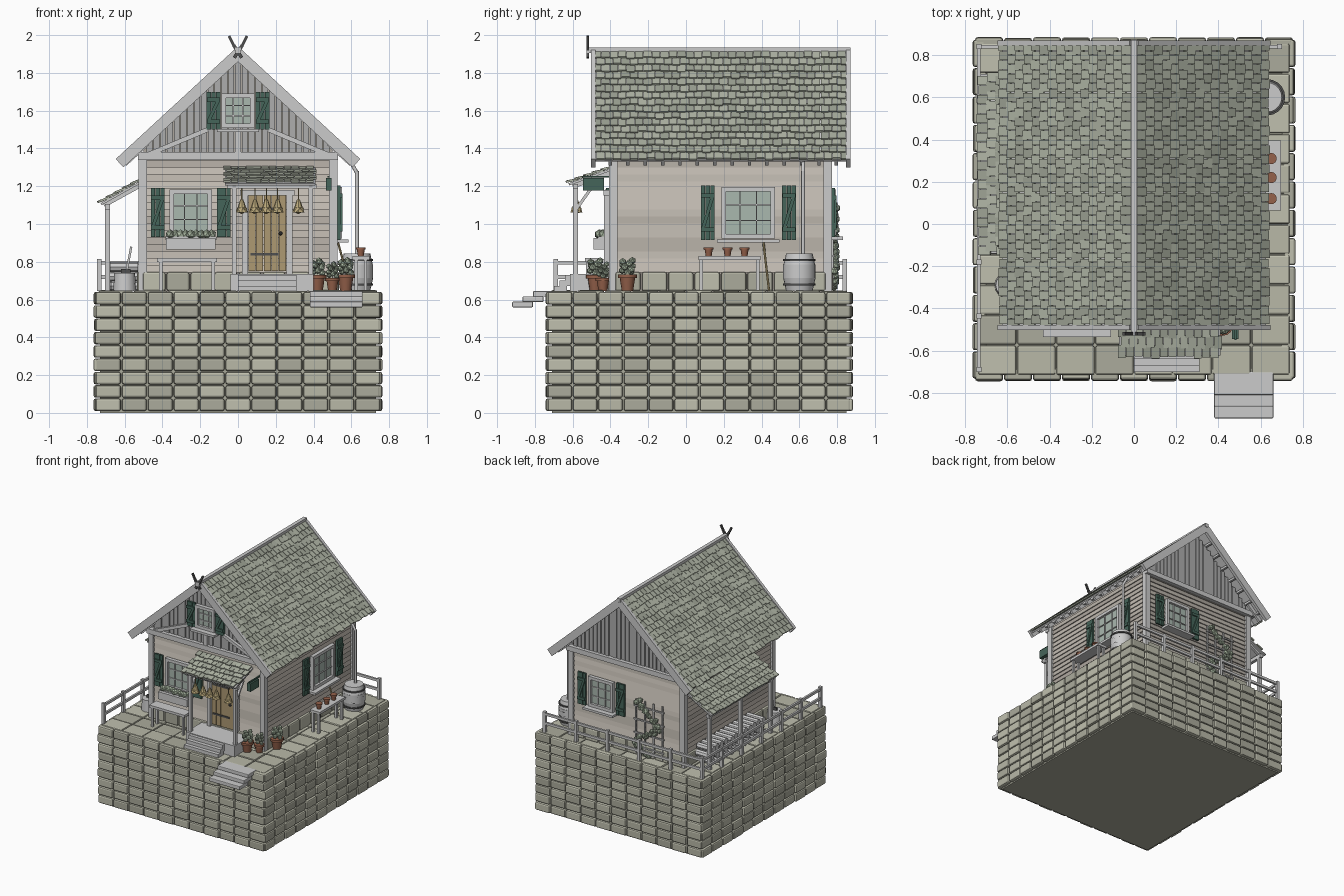
import bpy, bmesh, math, random
from mathutils import Matrix, Vector as V

random.seed(4)
if "Cube" in bpy.data.objects:
    bpy.data.objects.remove(bpy.data.objects["Cube"])


def paint(name, *rgb):
    m = bpy.data.materials.new(name)
    m.use_nodes = True
    m.diffuse_color = (*rgb, 1)
    m.node_tree.nodes["Principled BSDF"].inputs["Base Color"].default_value = (*rgb, 1)
    return m


def shades(name, *rgb):
    return [paint(name + tag, *(c * k for c in rgb)) for tag, k in (("_dark", .85), ("_mid", 1), ("_light", 1.1))]


STONE = shades("stone", .48, .48, .39)
SHINGLE = shades("shingle", .41, .44, .36)
SIDING = shades("siding", .5, .46, .41)
GREEN = [paint("shutter_green", .06, .13, .1)]
CLAY = [paint("terracotta", .3, .12, .07)]
DOOR = [paint("door_wood", .42, .32, .17)]
STRAW = [paint("straw", .5, .4, .2)]
LEAF = shades("leaf", .4, .48, .36)
GLASS = [paint("glass", .4, .48, .43)]
IRON = [paint("iron", .08, .08, .08)]
BOARD = [paint("weathered_board", .42, .42, .42)]
SIDES = (-1, 1)
GROUND = .645


class Part:
    """Collects simple solids in one mesh object."""

    def __init__(self, name, mats=(), M=None, bevel=0, smooth=False):
        self.name, self.mats, self.bevel, self.smooth = name, mats, bevel, smooth
        self.M = M or Matrix()
        self.bm = bmesh.new()

    def __enter__(self):
        return self

    def place(self, verts, matrix):
        bmesh.ops.transform(self.bm, matrix=self.M @ matrix, verts=verts)
        index = random.randrange(len(self.mats)) if self.mats else 0
        for face in {f for v in verts for f in v.link_faces}:
            face.material_index = index

    def box(self, centre, size, rot=Matrix(), taper=1):
        verts = bmesh.ops.create_cube(self.bm, size=1)["verts"]
        for v in verts:
            if v.co.z > 0:
                v.co.xy *= taper
        self.place(verts, Matrix.Translation(centre) @ rot.to_4x4() @ Matrix.Diagonal((*size, 1)))

    def span(self, a, b):
        a, b = V(a), V(b)
        turn = (b - a).to_track_quat('Z', 'Y').to_matrix().to_4x4()
        return (a + b) / 2, turn, (b - a).length

    def beam(self, a, b, wide=.03, deep=.03):
        mid, turn, length = self.span(a, b)
        self.box(mid, (wide, deep, length), turn)

    def rod(self, a, b, r1, r2=None, sides=10):
        mid, turn, length = self.span(a, b)
        verts = bmesh.ops.create_cone(self.bm, cap_ends=True, segments=sides, radius1=r1,
                                      radius2=r1 if r2 is None else r2, depth=length)["verts"]
        self.place(verts, Matrix.Translation(mid) @ turn)

    def ball(self, centre, r, squash=1):
        verts = bmesh.ops.create_icosphere(self.bm, subdivisions=1, radius=r)["verts"]
        self.place(verts, Matrix.Translation(centre) @ Matrix.Diagonal((1, 1, squash, 1)))

    def __exit__(self, *error):
        bmesh.ops.recalc_face_normals(self.bm, faces=self.bm.faces[:])
        mesh = bpy.data.meshes.new(self.name)
        self.bm.to_mesh(mesh)
        self.bm.free()
        for m in self.mats:
            mesh.materials.append(m)
        if self.smooth:
            mesh.shade_smooth()
            mesh.set_sharp_from_angle(angle=.7)
        ob = bpy.data.objects.new(self.name, mesh)
        bpy.context.scene.collection.objects.link(ob)
        if self.bevel:
            mod = ob.modifiers.new("worn_edges", 'BEVEL')
            mod.width, mod.segments = self.bevel, 2


def wobble(k):
    return random.uniform(-k, k)


def shingles(name, start, along, down, rows, cols):
    start, along, down = V(start), V(along), V(down)
    u, v = along.normalized(), down.normalized()
    n = v.cross(u)
    n = -n if n.z < 0 else n
    rot = Matrix((u, v, n)).transposed().to_4x4()
    w, h = along.length / cols, down.length / rows
    with Part(name + "_deck") as p:
        p.box(start + (along + down) / 2, (along.length, down.length, .012), rot)
    with Part(name + "_shingles", SHINGLE) as p:
        tilt = rot @ Matrix.Rotation(.13, 4, 'X')
        for row in range(rows):
            for col in range(cols):
                slide = w * (col + .5 + (.2 if row % 2 else -.2))
                drop = h * (row + .5) + wobble(.006)
                p.box(start + u * slide + v * drop + n * .014, (w * .94, h * 1.25, .011), tilt)


def window(name, pos, turn, w, h, reach):
    M = Matrix.Translation(pos) @ Matrix.Rotation(math.radians(turn), 4, 'Z')
    with Part(name + "_frame", M=M) as p:
        p.box((0, -.03, -h / 2 - .025), (w + .07, .07, .018))
        for s in SIDES:
            p.box((s * w / 2, -.015, 0), (.024, .03, h + .024))
            p.box((0, -.015, s * h / 2), (w, .03, .024))
            p.box((s * w / 6, -.01, 0), (.006, .016, h))
            p.box((0, -.01, s * h / 6), (w, .016, .006))
    with Part(name + "_glass", GLASS, M) as p:
        p.box((0, -.003, 0), (w, .014, h))
    with Part(name + "_shutters", GREEN, M) as p:
        for s in SIDES:
            for i in (-1, 0, 1):
                p.box((s * reach + i * .025, -.015, 0), (.023, .016, h + .04))
            for t in SIDES:
                p.box((s * reach, -.027, t * h * .36), (.07, .01, .022))
            p.beam((s * reach - .025, -.027, -h * .33), (s * reach + .025, -.027, h * .33), .01, .018)


def pot(name, x, y, z, r, tall, bush):
    with Part(name, CLAY, smooth=True) as p:
        p.rod((x, y, z), (x, y, z + tall), r * .65, r * .95, 14)
        p.rod((x, y, z + tall * .78), (x, y, z + tall), r * 1.1, sides=14)
    with Part(name + "_plant", LEAF) as p:
        for i in range(bush):
            a = i * 2.4
            p.ball((x + r * .6 * math.cos(a), y + r * .6 * math.sin(a), z + tall + .01 + .07 * i / bush), r * .42)


# Stone terrace: core, facing blocks and paving
MID = .07
with Part("terrace_core", STONE[:1]) as p:
    p.box((0, MID, .315), (1.46, 1.56, .63))
with Part("terrace_blocks", STONE, bevel=.011) as p:
    for row in range(9):
        z = .043 + .0705 * row
        for s in SIDES:
            for half, face, cols, across in ((.755, .78, 11, True), (.805, .73, 12, False)):
                step = 2 * half / cols
                for i in range(cols):
                    t, out = -half + step * (i + .5), s * (face + wobble(.005))
                    if across:
                        p.box((t, MID + out, z), (step - .006, .06, .066))
                    else:
                        p.box((out, MID + t, z), (.06, step - .006, .066))
with Part("terrace_paving", STONE, bevel=.009) as p:
    for i in range(8):
        for j in range(11):
            x, y = (i - 3.5) * .185, MID + (j - 5) * .143
            if abs(x) > .4 or y < -.3 or y > .7:
                p.box((x, y, .627 + wobble(.003)), (.18, .138, .04))
with Part("terrace_steps", bevel=.005) as p:
    for i in range(3):
        p.box((.52, -.755 - .055 * i, .63 - .028 * i), (.28, .11, .03))

# House body with footing, lapped siding, corner posts and gable boards
with Part("house_body", SIDING[:1]) as p:
    profile = [(-.5, GROUND - .01), (.5, GROUND - .01), (.5, 1.42), (0, 1.88), (-.5, 1.42)]
    face = p.bm.faces.new([p.bm.verts.new((x, -.38, z)) for x, z in profile])
    new = bmesh.ops.extrude_face_region(p.bm, geom=[face])["geom"]
    bmesh.ops.translate(p.bm, vec=(0, 1.125, 0), verts=[g for g in new if isinstance(g, bmesh.types.BMVert)])
HOUSE_Y = .1825
with Part("footing_stones", STONE, bevel=.01) as p:
    for s in SIDES:
        for i in range(8):
            p.box(((i - 3.5) * .127, HOUSE_Y + s * .565, GROUND + .05), (.12, .06, .1))
            p.box((s * .505, HOUSE_Y + (i - 3.5) * .14, GROUND + .05), (.06, .133, .1))
with Part("wall_siding", SIDING) as p:
    for i in range(17):
        p.box((0, HOUSE_Y, .762 + .037 * i), (1.032, 1.157, .037), taper=.985)
with Part("corner_posts") as p:
    for s in SIDES:
        for y in (-.385, .75):
            p.box((s * .505, y, 1.01), (.045, .045, .73))
with Part("gable_boards", BOARD) as p:
    for y in (-.388, .753):
        for i in range(-13, 14):
            x = i * .036
            top = 1.88 - .92 * abs(x)
            p.box((x, y + wobble(.004), (1.37 + top) / 2), (.031, .022, top - 1.37))
with Part("gable_frame") as p:
    for y in (-.41, .775):
        p.box((0, y, 1.36), (1.06, .035, .04))
    p.box((0, -.41, 1.44), (.03, .03, .12))
    for s in SIDES:
        p.beam((s * .47, -.41, 1.37), (s * .16, -.41, 1.5), .025, .025)

# Main roof
for s, side in ((-1, "right"), (1, "left")):
    shingles("roof_" + side, (0, -.485, 1.905), (0, 1.34, 0), (s * .62, 0, -.57), 16, 30)
with Part("roof_timbers") as p:
    p.box((0, .172, 1.92), (.03, 1.4, .03))
    for s in SIDES:
        for y in (-.49, .858):
            p.beam((0, y, 1.9), (s * .627, y, 1.322), .024, .06)
        for i in range(7):
            x = .08 * (i + 1)
            p.box((s * x, .18, 1.882 - .92 * x), (.018, 1.31, .018))
        for i in range(14):
            y = -.4 + i * .092
            p.beam((s * .48, y, 1.43), (s * .6, y, 1.32), .018, .03)
with Part("crossed_finial", IRON) as p:
    for s in SIDES:
        p.beam((-s * .02, -.52, 1.88), (s * .022, -.52, 1.945), .015, .018)
        p.beam((s * .02, -.52, 1.94), (s * .048, -.52, 1.995), .015, .014)

# Windows
window("front_window", (-.25, -.4, 1.06), 0, .2, .22, .175)
window("attic_window", (0, -.402, 1.6), 0, .15, .16, .13)
window("side_window", (.52, .33, 1.06), 90, .26, .25, .215)
window("back_window", (.22, .765, 1.06), 180, .2, .22, .175)
with Part("flower_box") as p:
    p.box((-.25, -.45, .895), (.26, .08, .06))
with Part("box_flowers", LEAF) as p:
    for i in range(9):
        p.ball((-.36 + i * .0275, -.45 + wobble(.015), .945), .026)

# Door and porch
with Part("door_frame") as p:
    for s in SIDES:
        p.box((.155 + s * .118, -.41, .95), (.03, .05, .43))
    p.box((.155, -.41, 1.165), (.29, .055, .03))
with Part("door_planks", DOOR) as p:
    for i in range(5):
        p.box((.155 + (i - 2) * .04, -.405, .95), (.037, .024, .4))
with Part("door_iron", IRON) as p:
    for z in (.84, 1.08):
        p.box((.14, -.419, z), (.15, .008, .014))
    p.ball((.225, -.425, .95), .012)
with Part("porch_frame") as p:
    p.box((.18, -.5, .69), (.44, .23, .09))
    for i in range(3):
        p.box((.155, -.605 - .03 * i, .715 - .028 * i), (.31, .07, .028))
    for x in (-.02, .385):
        p.box((x, -.585, .925), (.024, .024, .57))
        p.beam((x, -.6, 1.2), (x, -.39, 1.275), .02, .025)
        p.beam((x, -.58, 1.08), (x, -.48, 1.22), .016, .016)
    p.box((.18, -.585, 1.2), (.47, .025, .025))
shingles("porch_roof", (-.07, -.39, 1.29), (.48, 0, 0), (0, -.23, -.08), 5, 12)
with Part("hanging_bundles", STRAW) as p:
    for x in (.02, .09, .15, .21, .32):
        p.rod((x, -.58, 1.12), (x, -.58, 1.2), .003)
        p.rod((x, -.58, 1.06), (x, -.58, 1.13), .032, .008, 8)
        p.ball((x, -.58, 1.075), .032, .7)
with Part("wall_lantern", GREEN) as p:
    p.box((.48, -.49, 1.21), (.03, .11, .065))
    p.beam((.48, -.55, 1.25), (.48, -.39, 1.25), .01, .01)


# Benches
def bench(name, x, y, wide, deep, top):
    with Part(name) as p:
        p.box((x, y, top), (wide, deep, .02))
        for s in SIDES:
            for t in SIDES:
                p.box((x + s * (wide / 2 - .02), y + t * (deep / 2 - .015), (GROUND + top) / 2), (.018, .018, top - GROUND))


bench("front_bench", -.27, -.49, .32, .09, .81)
bench("side_bench", .65, .23, .09, .33, .82)
for i, y in enumerate((.12, .22, .31)):
    pot("bench_pot_" + "abc"[i], .65, y, .83, .024, .045, 0)
for i, (x, y, r) in enumerate(((.42, -.48, .045), (.5, -.44, .036), (.57, -.31, .046))):
    pot("terrace_pot_" + "abc"[i], x, y, GROUND, r, r * 1.9, 12)

# Barrel, drainpipe and broom
with Part("barrel", smooth=True) as p:
    for low, r1, r2 in ((0, .07, .086), (.07, .086, .086), (.13, .086, .07)):
        p.rod((.63, .6, GROUND + low), (.63, .6, GROUND + low + .07), r1, r2, 20)
with Part("barrel_hoops", IRON, smooth=True) as p:
    for z in (.035, .08, .12, .165):
        p.rod((.63, .6, GROUND + z - .006), (.63, .6, GROUND + z + .006), .086, sides=20)
with Part("drainpipe", smooth=True) as p:
    p.rod((.59, .62, 1.34), (.63, .62, 1.27), .01)
    p.rod((.63, .62, 1.28), (.63, .62, .84), .01)
with Part("broom", STRAW) as p:
    p.rod((.6, .44, GROUND), (.53, .41, .9), .006)

# Lean-to with firewood, chopping block and axe
shingles("lean_to", (-.51, -.14, 1.225), (0, .85, 0), (-.215, 0, -.12), 5, 19)
with Part("lean_to_frame") as p:
    for y in (-.11, .28, .68):
        p.box((-.69, y, .87), (.026, .026, .46))
        p.beam((-.71, y, 1.1), (-.51, y, 1.21), .022, .025)
    p.box((-.69, .285, 1.09), (.026, .84, .03))
with Part("firewood") as p:
    for layer in range(3):
        for i in range(12):
            y, z = -.04 + .058 * i + .02 * (layer % 2), GROUND + .027 + .05 * layer
            p.rod((-.67 + wobble(.01), y, z), (-.53, y, z), .026, sides=8)
with Part("chopping_block", smooth=True) as p:
    p.rod((-.6, -.29, GROUND), (-.6, -.29, .74), .06, .055, 16)
    p.beam((-.59, -.29, .75), (-.565, -.29, .88), .01, .012)
with Part("axe_head", IRON) as p:
    p.box((-.595, -.29, .75), (.05, .012, .025))

# Fence along the right and back edges
with Part("fence") as p:
    corner = V((-.735, .84, GROUND))
    for end, count in ((V((-.735, -.69, GROUND)), 6), (V((.69, .84, GROUND)), 5)):
        for i in range(count + 1):
            foot = corner.lerp(end, i / count)
            p.box(foot + V((0, 0, .085)), (.024, .024, .17))
        for z in (.075, .15):
            p.beam(corner + V((0, 0, z)), end + V((0, 0, z)), .016, .02)

# Climbing plant on a trellis at the back
with Part("trellis") as p:
    for i in range(4):
        p.box((-.09 - .08 * i, .775, .88), (.01, .012, .44))
        p.box((-.21, .78, .72 + .11 * i), (.27, .012, .01))
with Part("climbing_leaves", LEAF) as p:
    for i in range(70):
        t = i / 70
        p.ball((-.2 + .09 * math.sin(t * 8) + wobble(.03), .79 + wobble(.008), .66 + .45 * t), .018 + wobble(.005))
